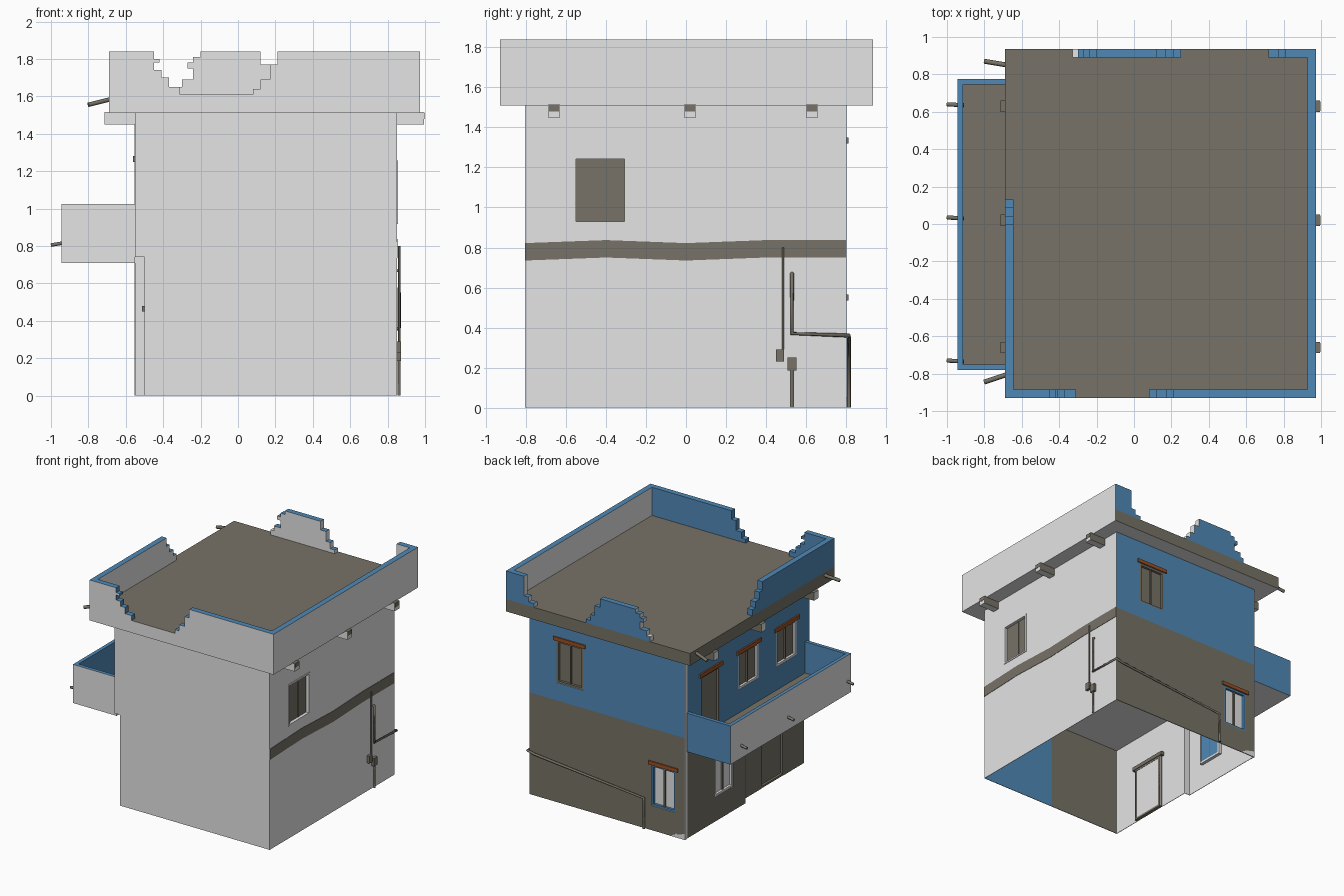
import bpy, bmesh
from mathutils import Vector

if "Cube" in bpy.data.objects:
    bpy.data.objects.remove(bpy.data.objects["Cube"])

COL = {"plaster": (0.78, 0.78, 0.78), "mud_brown": (0.185, 0.17, 0.135),
       "faded_blue": (0.08, 0.25, 0.47), "rust_wood": (0.34, 0.08, 0.015)}
W, B, U, R = COL
for n, c in COL.items():
    bpy.data.materials.new(n).diffuse_color = (*c, 1)


def finish(name, bm, rule):
    """Make the object and colour each face by rule(normal, centre), or one colour."""
    bmesh.ops.remove_doubles(bm, verts=bm.verts, dist=1e-5)
    bmesh.ops.recalc_face_normals(bm, faces=bm.faces)
    me = bpy.data.meshes.new(name)
    slots = []
    for f in bm.faces:
        m = rule if isinstance(rule, str) else rule(f.normal, f.calc_center_median())
        if m not in slots:
            slots.append(m)
            me.materials.append(bpy.data.materials[m])
        f.material_index = slots.index(m)
    bm.to_mesh(me)
    bm.free()
    ob = bpy.data.objects.new(name, me)
    bpy.context.collection.objects.link(ob)
    return ob


def P(axis, d, u, z):
    return Vector((d, u, z)) if axis == "x" else Vector((u, d, z))


def prism(name, axis, d0, d1, pts, rule):
    """Outline in (u, z), extruded along the axis."""
    bm = bmesh.new()
    a = [bm.verts.new(P(axis, d0, *p)) for p in pts]
    b = [bm.verts.new(P(axis, d1, *p)) for p in pts]
    bm.faces.new(a)
    bm.faces.new(b[::-1])
    for i in range(len(pts)):
        j = (i + 1) % len(pts)
        bm.faces.new((a[i], b[i], b[j], a[j]))
    return finish(name, bm, rule)


def abox(name, axis, d0, d1, u0, u1, z0, z1, rule):
    return prism(name, axis, d0, d1, [(u0, z0), (u1, z0), (u1, z1), (u0, z1)], rule)


def box(name, *a):
    return abox(name, "x", *a)


def panel(name, axis, d0, d1, u0, u1, z0, z1, holes, rule, cuts=()):
    """Wall slab with rectangular openings (u0, u1, z0, z1)."""
    us = sorted({u0, u1, *cuts, *[h[0] for h in holes], *[h[1] for h in holes]})
    zs = sorted({z0, z1, *[h[2] for h in holes], *[h[3] for h in holes]})
    cells = set()
    for i in range(len(us) - 1):
        for j in range(len(zs) - 1):
            cu, cz = (us[i] + us[i + 1]) / 2, (zs[j] + zs[j + 1]) / 2
            if not any(h[0] < cu < h[1] and h[2] < cz < h[3] for h in holes):
                cells.add((i, j))
    bm = bmesh.new()

    def quad(*q):
        bm.faces.new([bm.verts.new(P(axis, d, us[i], zs[j])) for d, i, j in q])
    for i, j in cells:
        ring = [(i, j), (i + 1, j), (i + 1, j + 1), (i, j + 1)]
        for d in (d0, d1):
            quad(*[(d, *r) for r in ring])
        for k, nb in enumerate([(i, j - 1), (i + 1, j), (i, j + 1), (i - 1, j)]):
            if nb not in cells:
                a, b = ring[k], ring[(k + 1) % 4]
                quad((d0, *a), (d1, *a), (d1, *b), (d0, *b))
    return finish(name, bm, rule)


def window(name, axis, out, s, hole, frame, pane, mull, lintel=True):
    """Recessed panes, frame and lintel; s is the outward sign."""
    u0, u1, z0, z1 = hole
    t, i0, i1 = 0.016, out - s * 0.03, out - s * 0.002
    um = (u0 + u1) / 2
    abox(name + "_panes", axis, out - s * 0.028, out - s * 0.021, u0, u1, z0, z1, pane)
    panel(name + "_frame", axis, i0, i1, u0, u1, z0, z1,
          [(u0 + t, u1 - t, z0 + t, z1 - t)], frame)
    if mull:
        abox(name + "_mullion", axis, i0, i1 - s * 0.008, um - 0.006, um + 0.006,
             z0 + t, z1 - t, mull)
    if lintel:
        abox(name + "_lintel", axis, out - s * 0.035, out + s * 0.012,
             u0 - 0.025, u1 + 0.025, z1, z1 + 0.03,
             lambda n, c: R if n.z > 0.5 or (n.x if axis == "x" else n.y) * s > 0.5 else B)


def pipe(name, pts, r=0.009):
    cu = bpy.data.curves.new(name, "CURVE")
    cu.dimensions, cu.bevel_depth, cu.bevel_resolution, cu.use_fill_caps = "3D", r, 1, True
    sp = cu.splines.new("POLY")
    sp.points.add(len(pts) - 1)
    for p, c in zip(sp.points, pts):
        p.co = (*c, 1)
    cu.materials.append(bpy.data.materials[B])
    ob = bpy.data.objects.new(name, cu)
    bpy.context.collection.objects.link(ob)


MID, TOP, ROOF, CAP, T = 0.745, 1.51, 1.61, 1.84, 0.004
XL, XR, YF, YB = -0.55, 0.85, -0.805, 0.80

# Front wall: plain outside, two-tone inside
inner = lambda n, c: W if n.y < 0.5 else (U if c.x > 0.17 else B)
panel("front_wall_lower", "y", YF, YF + T, -0.50, XR, 0, MID, [], inner, (0.17,))
panel("front_wall_upper", "y", YF, YF + T, XL, XR, MID, TOP, [], inner, (0.17,))

# Right wall with plain recessed panes and wavy band
hr = (-0.55, -0.308, 0.93, 1.243)
panel("right_wall", "x", XR, XR - T, YF + T, YB, 0, TOP, [hr], W)
box("right_window_panes", XR - 0.03, XR - 0.02, *hr, B)
panel("right_window_trim", "x", XR - 0.03, XR + 0.005, -0.565, -0.29, 0.918, 1.257, [hr], W)
box("right_window_mullion", XR - 0.025, XR - 0.015, -0.415, -0.408, hr[2], hr[3], B)
wave = [(YF, 0.735), (-0.4, 0.75), (0, 0.735), (0.4, 0.75), (YB, 0.75)]
prism("right_band", "x", XR - 0.002, XR + 0.003,
      wave + [(u, z + 0.087) for u, z in wave[::-1]], B)

# Back wall: brown below, blue above
hb1, hb2 = (0.37, 0.61, 0.975, 1.32), (-0.465, -0.25, 0.20, 0.535)
BAND = 0.83
back = lambda m: lambda n, c: m if n.y > 0.5 else W
panel("back_wall_lower", "y", YB + 0.002, YB - T, XL, XR, 0, BAND, [hb2], back(B))
panel("back_wall_upper", "y", YB + 0.002, YB - T, XL, XR, BAND, TOP, [hb1], back(U))
window("back_window_upper", "y", YB, 1, hb1, B, B, B)
window("back_window_lower", "y", YB, 1, hb2, U, W, B)
prism("peeled_plaster_patch", "y", YB, YB + 0.004, [(XL, 0), (-0.42, 0), (-0.47, 0.03),
                                                   (XL, 0.05)], W)

# Left wall: stepped ground floor, blue upper floor
hl = (0.18, 0.41, 0.20, 0.55)
hd = (-0.55, -0.25, 0.0, 0.45)
left = lambda m: lambda n, c: m if n.x < -0.5 else W
panel("left_wall_lower_back", "x", XL, XL + T, 0.02, YB - T, 0, MID, [hl], left(B))
panel("left_wall_lower_front", "x", -0.50, -0.50 + T, YF + T, 0.024, 0, MID, [hd], left(B))
box("left_wall_step", XL, -0.50 + T, 0.02, 0.02 + T, 0, MID, W)
box("left_wall_overhang", XL, -0.50 + T, YF, 0.02, MID - 0.004, MID, W)
window("left_window_lower", "x", XL, -1, hl, W, lambda n, c: U if n.x > 0.5 else W, B, False)
window("left_door_lower", "x", -0.50, -1, hd, B, left(B), None)
box("left_corner_strip", XL - 0.003, XL, 0.77, YB + 0.002, 0, TOP, W)
ups = [(0.345, 0.59, 0.77, 1.25), (-0.15, 0.11, 0.96, 1.25), (-0.64, -0.38, 0.96, 1.25)]
panel("left_wall_upper", "x", XL, XL + T, YF + T, YB - T, MID, TOP, ups, left(U))
for nm, h, fr in zip(("balcony_door", "left_window_a", "left_window_b"), ups, (B, W, W)):
    window(nm, "x", XL, -1, h, fr, B, B if fr == W else None)

# Floor between storeys
box("storey_floor", XL + T, XR - T, YF + T, YB - T, MID, MID + 0.02, W)

# Roof slab
X0, X1, Y0, Y1, PT = -0.69, 0.972, -0.93, 0.935, 0.045
box("roof_slab", X0, X1, Y0, Y1, TOP, ROOF,
    lambda n, c: B if n.z > 0.5 or n.y > 0.5 or n.x < -0.5 else W)


# Broken parapets
def para(pos, neg, axis, end):
    def rule(n, c):
        d = n.x if axis == "x" else n.y
        return U if n.z > 0.5 else pos if d > 0.5 else neg if d < -0.5 else end
    return rule


prism("parapet_front_left", "y", Y0, Y0 + PT,
      [(X0, ROOF), (-.31, ROOF), (-.31, 1.65), (-.37, 1.65), (-.37, 1.70), (-.41, 1.70),
       (-.41, 1.74), (-.45, 1.74), (-.45, 1.78), (-.42, 1.78), (-.42, 1.80), (-.45, 1.80),
       (-.45, CAP), (X0, CAP)], para(U, W, "y", U))
prism("parapet_front_right", "y", Y0, Y0 + PT,
      [(X1, ROOF), (X1, CAP), (.21, CAP), (.21, 1.77), (.17, 1.77), (.17, 1.69), (.12, 1.69),
       (.12, 1.64), (.08, 1.64), (.08, ROOF)],
      lambda n, c: W if n.x > 0.5 else para(U, W, "y", U)(n, c))
box("parapet_right", X1 - PT, X1, Y0 + PT, Y1 - PT, ROOF, CAP, para(W, W, "x", W))
prism("parapet_back_middle", "y", Y1 - PT, Y1,
      [(-.33, ROOF), (-.33, 1.65), (-.30, 1.65), (-.30, 1.69), (-.24, 1.69), (-.24, 1.75),
       (-.27, 1.75), (-.27, 1.78), (-.24, 1.78), (-.24, 1.81), (-.20, 1.81), (-.20, CAP),
       (.12, CAP), (.12, 1.77), (.17, 1.77), (.17, 1.69), (.21, 1.69), (.21, 1.64),
       (.25, 1.64), (.25, ROOF)],
      lambda n, c: W if n.z > 0.5 and c.x < -0.3 else para(U, W, "y", W)(n, c))
prism("parapet_back_corner", "y", Y1 - PT, Y1,
      [(.72, ROOF), (.72, 1.64), (.77, 1.64), (.77, 1.68), (.81, 1.68), (.81, CAP),
       (X1, CAP), (X1, ROOF)], para(U, W, "y", W))
prism("parapet_left", "x", X0, X0 + PT,
      [(Y0 + PT, ROOF), (.13, ROOF), (.13, 1.66), (.09, 1.66), (.09, 1.71), (.04, 1.71),
       (.04, 1.77), (0, 1.77), (0, CAP), (Y0 + PT, CAP)], para(W, U, "x", U))

# Roof beam ends, brown upper part on the end face
for i, y in enumerate((-0.66, 0.02, 0.63)):
    for side, a, b in (("right", XR - 0.01, 0.995), ("left", -0.715, XL + 0.01)):
        box(f"beam_end_{side}_{i}", a, b, y - 0.03, y + 0.03, 1.45, 1.515,
            lambda n, c: B if n.y > 0.5 or n.z > 0.5 else W)
    box(f"beam_hollow_{i}", 0.99, 0.997, y - 0.025, y + 0.025, 1.48, 1.513, B)

# Balcony
bx, b0, b1, bt = -0.945, -0.78, 0.775, 0.03
box("balcony_slab", bx, XL, b0, b1, 0.71, 0.77,
    lambda n, c: B if n.z > 0.5 else U if n.y > 0.5 else W)
box("balcony_wall_outer", bx, bx + bt, b0, b1, 0.77, 1.025,
    lambda n, c: W if n.x < -0.5 or n.y < -0.5 else U)
for nm, y in (("front", b0), ("back", b1 - bt)):
    box("balcony_wall_" + nm, bx + bt, XL, y, y + bt, 0.77, 1.025,
        lambda n, c: W if n.y < -0.5 and c.y < 0 else U)

# Drain spouts
for i, y in enumerate((0.64, 0.035, -0.73)):
    pipe(f"balcony_spout_{i}", [(-0.91, y - 0.005, 0.82), (-1.0, y, 0.805)], 0.011)
pipe("roof_spout_back", [(-0.68, 0.85, 1.585), (-0.80, 0.87, 1.555)], 0.013)
pipe("roof_spout_front", [(-0.68, -0.805, 1.585), (-0.80, -0.845, 1.555)], 0.013)

# Service pipes and meter boxes
xp = XR + 0.012
pipe("cable_pipe", [(xp, 0.485, 0.80), (xp, 0.485, 0.26)], 0.006)
pipe("ground_pipe", [(xp, 0.53, 0.2), (xp, 0.53, 0)], 0.008)
pipe("water_pipe", [(XR, 0.53, 0.67), (xp, 0.53, 0.665), (xp, 0.53, 0.37), (xp, 0.815, 0.36),
                    (0.80, 0.815, 0.345), (-0.19, 0.815, 0.25), (-0.19, 0.815, 0)], 0.01)
box("meter_box_upper", XR, 0.872, 0.45, 0.49, 0.23, 0.29, B)
box("meter_box_lower", XR, 0.872, 0.507, 0.553, 0.185, 0.25, B)

for m in bpy.data.materials:
    if m.users and not m.is_grease_pencil:
        m.use_nodes = True
        m.node_tree.nodes["Principled BSDF"].inputs["Base Color"].default_value = m.diffuse_color
